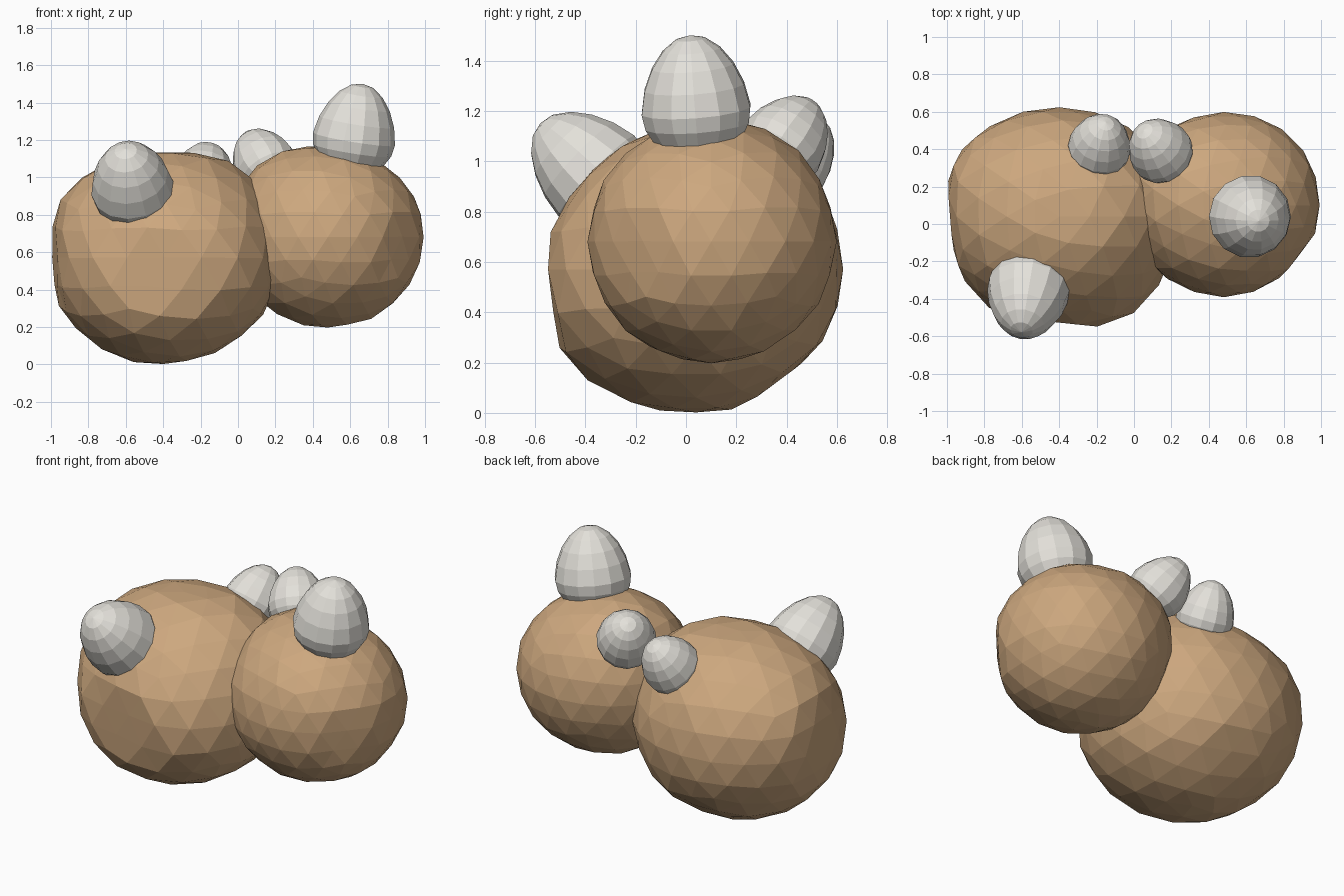
import bpy, bmesh, math, random
from mathutils import Vector

if "Cube" in bpy.data.objects:
    bpy.data.objects.remove(bpy.data.objects["Cube"])


def material(name, rgb):
    m = bpy.data.materials.new(name)
    m.diffuse_color = (*rgb, 1)
    m.use_nodes = True
    m.node_tree.nodes["Principled BSDF"].inputs["Base Color"].default_value = m.diffuse_color
    return m


BROWN = material("warm brown stone", (0.61, 0.39, 0.21))
GREY = material("pale grey shell", (0.77, 0.75, 0.70))


def finish(bm, name, mat, loc):
    me = bpy.data.meshes.new(name)
    bm.to_mesh(me)
    bm.free()
    me.materials.append(mat)
    ob = bpy.data.objects.new(name, me)
    ob.location = loc
    bpy.context.collection.objects.link(ob)
    return ob


def boulder(name, loc, radii, jitter, bumps, cuts, seed):
    """Faceted ball, slightly uneven, with bulges and worn flats."""
    rng = random.Random(seed)
    bm = bmesh.new()
    bmesh.ops.create_icosphere(bm, subdivisions=3, radius=1)
    for v in bm.verts:
        k = 1 + rng.uniform(-jitter, jitter)
        d = v.co.normalized()
        for direction, height in bumps:
            k += height * max(0, d.dot(Vector(direction).normalized())) ** 5
        v.co = Vector(c * r * k for c, r in zip(d, radii))
        for direction, depth in cuts:
            n = Vector(direction).normalized()
            over = v.co.dot(n) - depth
            if over > 0:
                v.co -= n * over * 0.95
    return finish(bm, name, BROWN, loc)


def egg(name, loc, axis, radius, tip):
    """Egg with its blunt end sunk in the boulder and its tip along axis."""
    bm = bmesh.new()
    bmesh.ops.create_uvsphere(bm, u_segments=14, v_segments=10, radius=1)
    for v in bm.verts:
        z = v.co.z
        w = radius * (1 - 0.13 * max(z, 0))
        v.co = Vector((v.co.x * w, v.co.y * w, z * (tip if z > 0 else radius * 0.9)))
    ob = finish(bm, name, GREY, loc)
    ob.rotation_mode = 'QUATERNION'
    ob.rotation_quaternion = Vector(axis).to_track_quat('Z', 'Y')
    return ob


# Two boulders leaning against each other
boulder("large_boulder", (-0.40, 0.04, 0.57), (0.62, 0.585, 0.57), 0.010,
        [((0.6, -0.75, -0.2), 0.09),      # front right shoulder
         ((-0.2, -0.8, -0.5), 0.07),      # lower front
         ((0.6, 0.1, 0.75), 0.08),        # upper right
         ((-0.8, 0.4, 0.4), 0.07)],       # upper back left
        [((-1, -0.08, -0.03), 0.575),     # worn left end
         ((-0.13, -0.97, -0.05), 0.555),  # worn front
         ((0, 0.05, 1), 0.56),            # worn top
         ((0, 0.6, -0.8), 0.55),          # worn lower back
         ((0, 0, -1), 0.568)], 3)         # worn underside
boulder("small_boulder", (0.48, 0.10, 0.68), (0.515, 0.49, 0.485), 0.008,
        [((-0.7, 0.35, 0.6), 0.11),       # upper back left
         ((0.5, 0.75, 0.1), 0.03)],
        [((0.75, -0.65, -0.1), 0.475),    # worn front right
         ((0, 1, 0), 0.50),
         ((0, 0, 1), 0.485)], 8)

# Eggs growing out of the boulders
egg("top_egg", (0.62, 0.04, 1.205), (0.16, -0.08, 1), 0.222, 0.30)
egg("front_egg", (-0.565, -0.355, 0.94), (-0.12, -0.72, 0.68), 0.222, 0.31)
egg("back_left_egg", (-0.185, 0.41, 0.995), (0.15, 0.58, 0.75), 0.169, 0.22)
egg("back_right_egg", (0.145, 0.385, 1.065), (-0.4, 0.5, 0.72), 0.173, 0.225)
